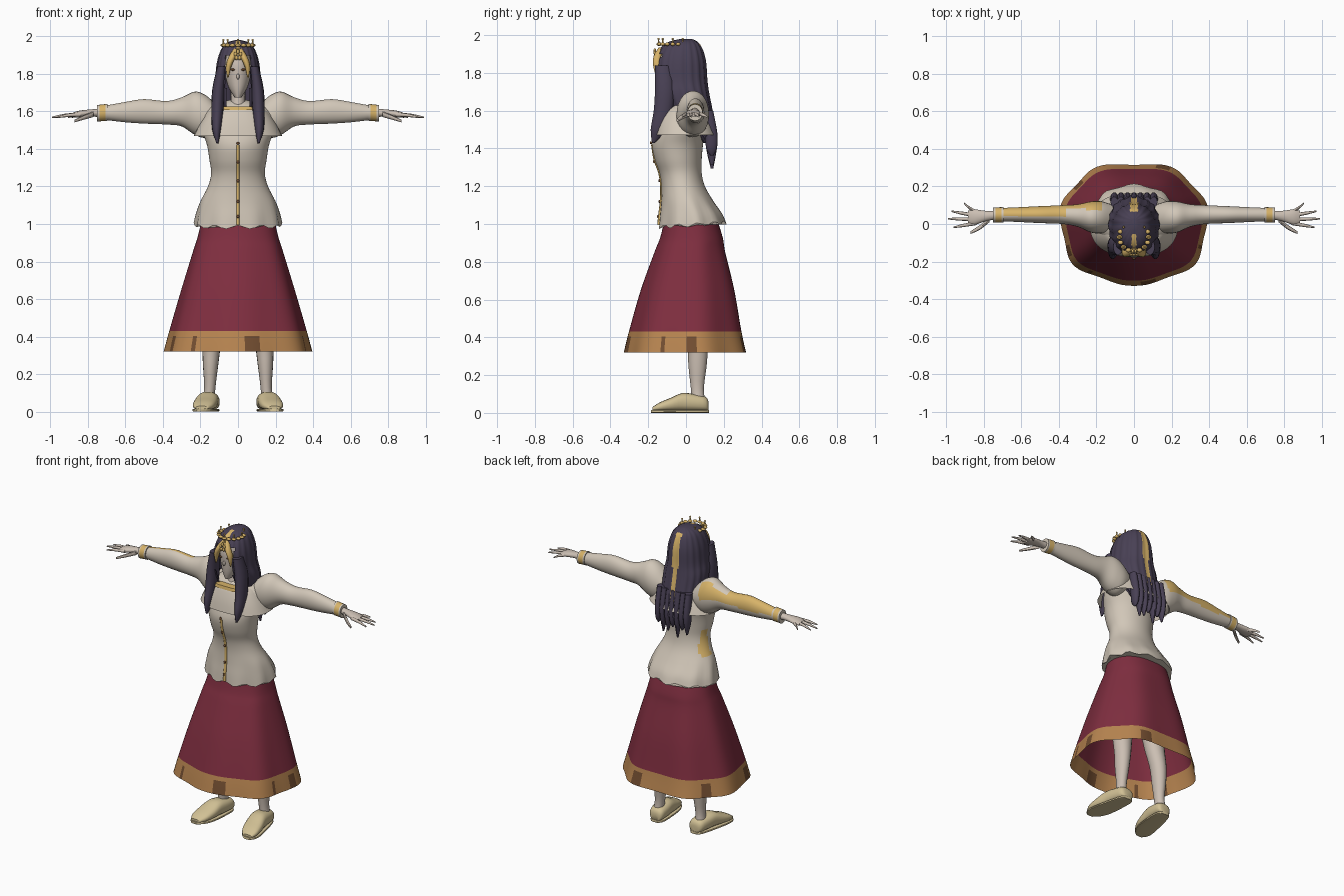
import bpy, bmesh, math
from mathutils import Vector

cube = bpy.data.objects.get("Cube")
if cube:
    bpy.data.objects.remove(cube, do_unlink=True)


def material(name, r, g, b):
    m = bpy.data.materials.new(name)
    m.use_nodes = True
    m.diffuse_color = (r, g, b, 1)
    shader = next(n for n in m.node_tree.nodes if n.type == 'BSDF_PRINCIPLED')
    shader.inputs["Base Color"].default_value = (r, g, b, 1)
    shader.inputs["Roughness"].default_value = .8
    return m


cream = material("cream cloth", .64, .57, .48)
skin = material("pale skin", .6, .52, .45)
wine = material("wine cloth", .21, .027, .05)
ochre = material("ochre hem", .47, .23, .08)
brown = material("dark brown", .17, .075, .03)
violet = material("dark violet hair", .066, .052, .09)
gold = material("gold", .68, .45, .14)
shoe = material("straw leather", .64, .53, .3)


def finish(bm, name, mats):
    bmesh.ops.recalc_face_normals(bm, faces=bm.faces)
    mesh = bpy.data.meshes.new(name)
    bm.to_mesh(mesh)
    bm.free()
    for m in mats:
        mesh.materials.append(m)
    ob = bpy.data.objects.new(name, mesh)
    bpy.context.collection.objects.link(ob)
    bpy.ops.object.select_all(action='DESELECT')
    ob.select_set(True)
    bpy.context.view_layer.objects.active = ob
    bpy.ops.object.shade_smooth_by_angle(angle=math.radians(50))
    return ob


def spline(rows, steps):
    """Smooth in-between rows."""
    rows = [Vector(r) for r in rows]
    out = []
    for i in range(len(rows) - 1):
        p, q = rows[i], rows[i + 1]
        before, after = rows[max(i - 1, 0)], rows[min(i + 2, len(rows) - 1)]
        for k in range(steps):
            t = k / steps
            out.append(.5 * (2 * p + (q - before) * t
                             + (2 * before - 5 * p + 4 * q - after) * t * t
                             + (3 * p - before - 3 * q + after) * t ** 3))
    return out + [rows[-1]]


def loft(name, rows, mats, axis='z', n=16, steps=3, side=1, caps=True,
         shape=None, rule=None, power=1):
    """Oval rings: (position on axis, low and high of the other two axes)."""
    rows = spline(rows, steps)
    bm = bmesh.new()
    rings = []
    for i, (t, a0, a1, b0, b1) in enumerate(rows):
        ring = []
        for k in range(n):
            ang = math.tau * k / n
            scale, shift = shape(ang, i / (len(rows) - 1)) if shape else (1, 0)
            c, s = math.cos(ang), math.sin(ang)
            c = math.copysign(abs(c) ** power, c) * scale
            s = math.copysign(abs(s) ** power, s) * scale
            a = (a0 + a1 + (a1 - a0) * c) / 2
            b = (b0 + b1 + (b1 - b0) * s) / 2
            w = t + shift
            x, y, z = {'z': (a, b, w), 'x': (w, a, b), 'y': (a, w, b)}[axis]
            ring.append(bm.verts.new((x * side, y, z)))
        rings.append(ring)
    for lo, hi in zip(rings, rings[1:]):
        for k in range(n):
            j = (k + 1) % n
            corners = (lo[k], lo[j], hi[j], hi[k])
            mid = sum((v.co for v in corners), Vector()) / 4
            index = rule(mid) if rule else 0
            if index is not None:
                bm.faces.new(corners).material_index = index
    if caps:
        bm.faces.new(rings[0])
        bm.faces.new(rings[-1])
    return finish(bm, name, mats)


def sym(rows):
    return [(z, -h, h, y0, y1) for z, h, y0, y1 in rows]


def ball(name, mat, centre, size):
    bm = bmesh.new()
    bmesh.ops.create_uvsphere(bm, u_segments=12, v_segments=8, radius=1)
    for v in bm.verts:
        v.co = Vector(centre) + Vector(size) * v.co
    return finish(bm, name, [mat])


# Skirt with wavy open hem and stained ochre band
def hem_rule(p):
    if p.z > .43:
        return 0
    ang = math.atan2(p.y, p.x)
    streak = math.sin(ang * 5 + 2) + math.sin(ang * 13)
    return 2 if streak > 1.1 and p.z < .395 else 1


loft("skirt", sym([(.32, .39, -.32, .325), (.43, .362, -.295, .3),
                   (.65, .3, -.235, .26), (.85, .24, -.165, .21),
                   (.93, .215, -.135, .195), (1.04, .19, -.11, .16)]),
     [wine, ochre, brown], n=96, steps=6, caps=False, power=.87,
     shape=lambda a, f: (1 + .03 * (1 - f) * math.sin(7 * a), 0), rule=hem_rule)

# Fitted blouse with ragged flared bottom
blouse = sym([(.995, .232, -.145, .21), (1.05, .222, -.14, .19),
              (1.12, .2, -.132, .145), (1.2, .16, -.13, .1),
              (1.27, .143, -.14, .083), (1.34, .152, -.165, .083),
              (1.42, .165, -.178, .09), (1.5, .19, -.155, .1),
              (1.58, .185, -.125, .105), (1.63, .14, -.09, .09),
              (1.66, .05, -.05, .06)])


def ragged(a, f):
    low = max(0, 1 - f * 4)
    return 1 + .03 * low * math.sin(9 * a), low * (
        .012 * math.sin(a) + .01 * math.sin(11 * a))


loft("blouse", blouse, [cream, gold], n=48, steps=4, shape=ragged,
     rule=lambda p: int(p.x < -.125 and 1.17 < p.z < 1.33 and -.02 < p.y < .06))
loft("placket", [(z, -.009, .009, y - .007, y + .01)
                 for z, _, _, y, _ in blouse[:7]], [gold], n=8, steps=4)
for z, y in ((1.04, -.148), (1.12, -.14), (1.23, -.141), (1.33, -.169), (1.43, -.185)):
    ball("button", brown, (0, y, z), (.008, .006, .008))

# Short shoulder cape and gold neckline
loft("cape", sym([(1.47, .235, -.175, .165), (1.54, .2, -.16, .14),
                  (1.61, .15, -.135, .115), (1.625, .1, -.12, .1)]),
     [cream], n=40, caps=False, power=.85)
loft("neckline", sym([(1.607, .08, -.142, -.1), (1.627, .076, -.138, -.09)]),
     [gold], power=.4)
loft("neck", sym([(1.58, .055, -.1, .04), (1.65, .04, -.08, .02),
                  (1.74, .04, -.07, .02)]), [skin])

# Arms, hands, legs and shoes, mirrored
fingers = ((.905, .062, .11), (.972, .045, .068), (.992, .025, .028),
           (.962, .004, -.018))
for side, word in ((1, "left"), (-1, "right")):
    loft(word + "_sleeve",
         [(.11, -.04, .1, 1.5, 1.63), (.17, -.05, .12, 1.46, 1.685),
          (.23, -.045, .12, 1.475, 1.705), (.3, -.015, .105, 1.52, 1.675),
          (.38, .0, .1, 1.53, 1.655), (.5, .005, .095, 1.535, 1.665),
          (.6, .01, .09, 1.542, 1.65), (.71, .015, .085, 1.555, 1.63)],
         [cream, gold], 'x', n=28, steps=5, side=side,
         rule=lambda p: int(p.x < -.17 and p.z > 1.59
                            and p.y > (.04 if p.x < -.37 else .08)))
    loft(word + "_cuff", [(.695, .008, .09, 1.55, 1.64), (.75, .008, .088, 1.546, 1.634)],
         [cream, gold], 'x', n=20, side=side, steps=4,
         rule=lambda p: int(abs(p.x) > .708 and p.y > -1 and abs(p.x) < .74))
    loft(word + "_hand", [(.73, .025, .07, 1.57, 1.615), (.79, .015, .07, 1.572, 1.61),
                          (.85, -.005, .078, 1.567, 1.603), (.885, .0, .07, 1.566, 1.59)],
         [skin], 'x', side=side)
    for tip, base_y, tip_y in fingers:
        mid_y = (base_y + tip_y) / 2
        loft(word + "_finger", [(.84, base_y - .01, base_y + .01, 1.572, 1.594),
                                ((tip + .85) / 2, mid_y - .009, mid_y + .009, 1.57, 1.588),
                                (tip, tip_y - .004, tip_y + .004, 1.564, 1.572)],
             [skin], 'x', n=8, side=side)
    loft(word + "_thumb", [(.77, .01, .035, 1.57, 1.6), (.82, -.03, -.005, 1.556, 1.58),
                           (.87, -.053, -.038, 1.542, 1.556)], [skin], 'x', n=8, side=side)
    loft(word + "_leg", [(.05, .125, .19, .03, .105), (.13, .12, .18, .025, .095),
                         (.25, .105, .187, .012, .11), (.36, .09, .19, .005, .115),
                         (.55, .055, .19, -.03, .1), (.95, .01, .19, -.08, .11)],
         [skin], n=18, side=side)
    loft(word + "_shoe", [(.12, .12, .17, .01, .055), (.105, .1, .195, .008, .085),
                          (.04, .098, .21, .008, .1), (-.02, .105, .22, .008, .105),
                          (-.08, .112, .235, .008, .08), (-.14, .13, .24, .008, .055),
                          (-.178, .16, .225, .01, .03)], [shoe], 'y', n=20, side=side, power=.8)
    loft(word + "_sole", [(.122, .12, .175, 0, .016), (.08, .098, .2, 0, .016),
                          (-.08, .108, .238, 0, .016), (-.15, .135, .242, 0, .016),
                          (-.185, .17, .22, 0, .016)], [shoe], 'y', side=side, power=.5)
    # Long front lock, gold fringe, eye
    loft(word + "_front_lock", [(1.84, .06, .11, -.165, -.08), (1.72, .07, .137, -.165, -.06),
                                (1.6, .078, .142, -.172, -.07), (1.5, .09, .137, -.188, -.1),
                                (1.43, .105, .115, -.18, -.165)], [violet], n=14, side=side)
    loft(word + "_gold_fringe", [(1.935, .0, .022, -.145, -.1), (1.89, .012, .05, -.172, -.13),
                                 (1.84, .035, .065, -.175, -.13), (1.78, .05, .057, -.16, -.15)],
         [gold], n=10, side=side)
    ball(word + "_eye", brown, (side * .028, -.145, 1.822), (.012, .005, .006))

# Head
loft("head", sym([(1.675, .018, -.13, -.06), (1.72, .047, -.14, 0),
                  (1.78, .066, -.145, .03), (1.85, .07, -.148, .03),
                  (1.92, .06, -.13, .03)]), [skin], n=24)
ball("nose", skin, (0, -.146, 1.785), (.008, .014, .016))


# Grooved hair with open face and gold back streak
def hair_rule(p):
    if p.y < -.03 and abs(p.x) < .066 and p.z < 1.905:
        return None
    streak = abs(p.x) < .02 and p.y > .03 and 1.52 < p.z < 1.96
    return int(streak or (abs(p.x) < .012 and p.y < -.06))


loft("hair", sym([(1.98, .015, -.025, .03), (1.965, .058, -.09, .06),
                  (1.93, .088, -.135, .085), (1.86, .11, -.165, .105),
                  (1.76, .121, -.168, .112), (1.69, .135, -.145, .122),
                  (1.6, .132, -.1, .14), (1.5, .125, .03, .155),
                  (1.43, .11, .09, .16)]),
     [violet, gold], n=72, steps=4, power=.9, rule=hair_rule,
     shape=lambda a, f: (1 + .025 * math.cos(18 * a), 0))

# Hanging back strands
for i in range(7):
    x = -.105 + i * .035
    end = 1.33 + .035 * math.sin(i * 2.4)
    loft("back_strand", [(1.6, x - .02, x + .02, .09, .145), (1.48, x - .023, x + .023, .1, .168),
                         (1.4, x - .018, x + .018, .105, .165), (end, x - .004, x + .004, .13, .145)],
         [violet], n=10)

# Crown: beaded half ring with spikes, and front jewel
for i in range(13):
    ang = math.pi * (1 + (i - 2) / 8)
    x, y = .078 * math.cos(ang), -.07 + .075 * math.sin(ang)
    ball("crown_band", gold, (x, y, 1.952), (.015, .012, .009))
    if i % 2 == 0:
        loft("crown_spike", [(1.95, x - .008, x + .008, y - .007, y + .007),
                             (1.98, x - .002, x + .002, y - .002, y + .002)], [gold], n=6)
        ball("crown_bead", gold, (x, y, 1.98), (.006, .006, .006))
for k in range(5):
    ang = math.tau * k / 5 + math.pi / 2
    ball("star_jewel", gold, (.014 * math.cos(ang), -.165, 1.9 + .018 * math.sin(ang)),
         (.009, .007, .012))
